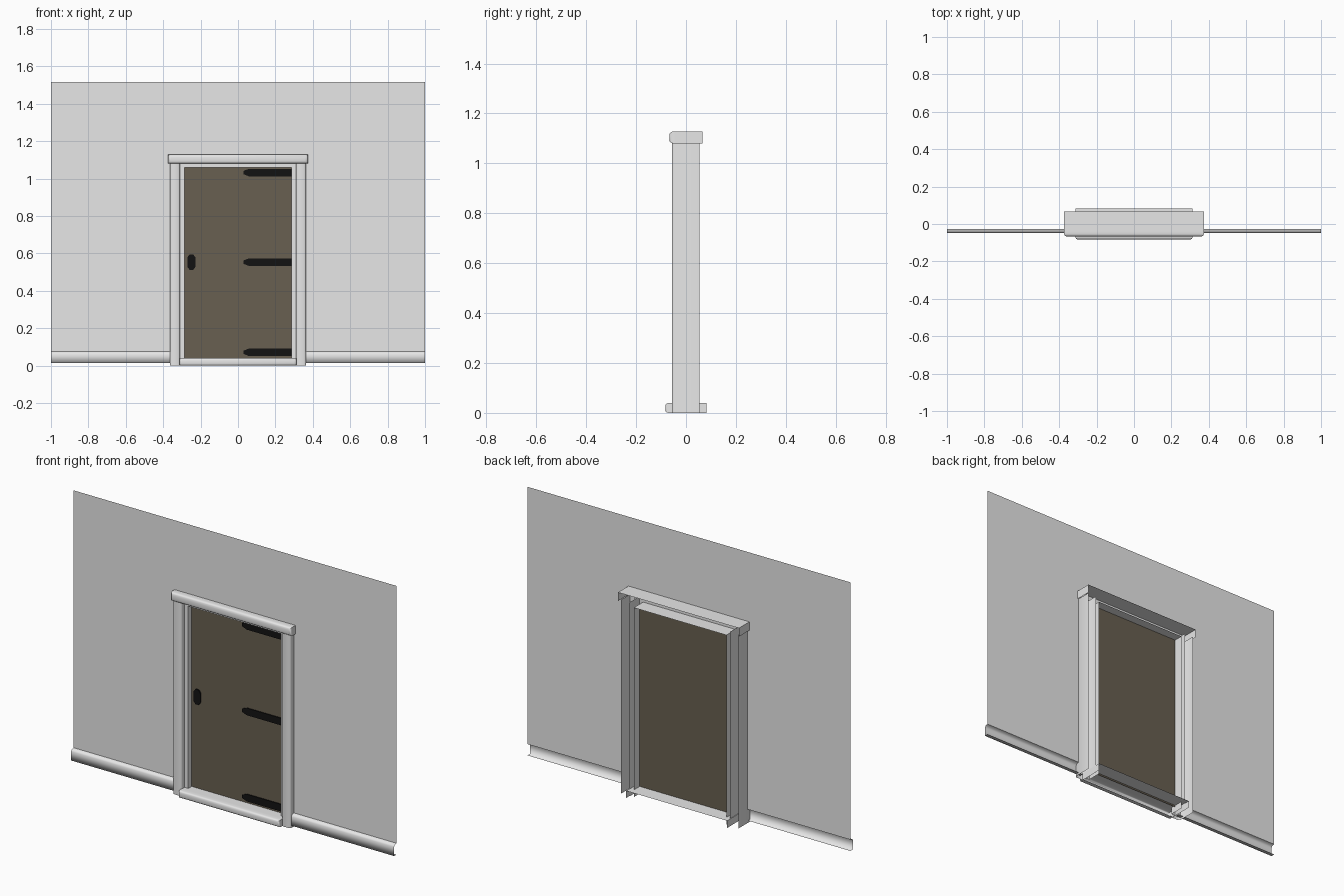
import bpy, bmesh, math
from mathutils import Vector

if "Cube" in bpy.data.objects:
    bpy.data.objects.remove(bpy.data.objects["Cube"])


def material(name, rgb):
    m = bpy.data.materials.new(name)
    m.diffuse_color = (*rgb, 1)
    m.use_nodes = True
    m.node_tree.nodes["Principled BSDF"].inputs["Base Color"].default_value = m.diffuse_color
    return m


WHITE = material("white_plaster", (0.8, 0.8, 0.8))
WOOD = material("brown_wood", (0.138, 0.115, 0.082))
BLACK = material("black_iron", (0.006, 0.006, 0.006))


def finish(name, bm, mat, angle=None):
    """Make the front of each open shell face -y, then create the object."""
    bmesh.ops.recalc_face_normals(bm, faces=bm.faces[:])
    bm.normal_update()
    if sum(f.normal.y * f.calc_area() for f in bm.faces) > 1e-6:
        bmesh.ops.reverse_faces(bm, faces=bm.faces[:])
    me = bpy.data.meshes.new(name)
    bm.to_mesh(me)
    bm.free()
    me.materials.append(mat)
    ob = bpy.data.objects.new(name, me)
    bpy.context.collection.objects.link(ob)
    if angle:
        bpy.ops.object.select_all(action='DESELECT')
        ob.select_set(True)
        bpy.context.view_layer.objects.active = ob
        bpy.ops.object.shade_smooth_by_angle(angle=math.radians(angle))
    return ob


def loft(name, rows, mat, angle=None):
    """Open sheet through rows of points."""
    bm = bmesh.new()
    vs = [[bm.verts.new(p) for p in row] for row in rows]
    for a, b in zip(vs, vs[1:]):
        for i in range(len(a) - 1):
            bm.faces.new((a[i], a[i + 1], b[i + 1], b[i]))
    return finish(name, bm, mat, angle)


def plate(name, outline, y0, y1, mat):
    """Thin solid plate on the door, outline in x and z."""
    bm = bmesh.new()
    f = bm.faces.new([bm.verts.new((x, y1, z)) for x, z in outline])
    r = bmesh.ops.extrude_face_region(bm, geom=[f])
    moved = [v for v in r["geom"] if isinstance(v, bmesh.types.BMVert)]
    bmesh.ops.translate(bm, verts=moved, vec=(0, y0 - y1, 0))
    bmesh.ops.recalc_face_normals(bm, faces=bm.faces[:])
    return finish(name, bm, mat)


def shell(name, w, d, z0, z1, bevel, lip):
    """Box with rounded front edges, open at the back and underneath."""
    bm = bmesh.new()
    bmesh.ops.create_cube(bm, size=1)
    for v in bm.verts:
        v.co = Vector((v.co.x * 2 * w, v.co.y * 2 * d, z0 + (v.co.z + 0.5) * (z1 - z0)))
    front = [e for e in bm.edges if all(v.co.y < 0 for v in e.verts)]
    bmesh.ops.bevel(bm, geom=front, offset=bevel, segments=3, profile=0.5, affect='EDGES')
    bmesh.ops.bisect_plane(bm, geom=bm.verts[:] + bm.edges[:] + bm.faces[:],
                           plane_co=(0, lip, 0), plane_no=(0, 1, 0))
    bm.normal_update()
    gone = [f for f in bm.faces if f.normal.y > 0.9
            or (f.normal.z < -0.9 and f.calc_center_median().y > lip)]
    bmesh.ops.delete(bm, geom=gone, context='FACES')
    return finish(name, bm, WHITE, 50)


# Wall panels with skirting, one each side of the doorway
WY = -0.026
skirting = [(WY, 0.076), (-0.042, 0.073), (-0.048, 0.063), (-0.048, 0.013), (WY, 0.013)]
for s, side in ((-1, "left"), (1, "right")):
    ends = (s * 1.0, s * 0.335)
    loft(side + "_wall", [[(x, WY, z) for z in (1.516, 0.076)] for x in ends], WHITE)
    loft(side + "_skirting", [[(x, y, z) for y, z in skirting] for x in ends], WHITE, 95)
loft("wall_over_door", [[(x, WY, z) for z in (1.516, 1.1)] for x in (-0.335, 0.335)], WHITE)

# Door posts: open-backed channels with eased front edges
post = [(0.364, 0.055), (0.364, -0.048), (0.361, -0.054), (0.355, -0.057),
        (0.319, -0.057), (0.313, -0.054), (0.31, -0.048), (0.31, 0.055)]
for s, side in ((-1, "left"), (1, "right")):
    loft(side + "_post", [[(s * x, y, z) for x, y in post] for z in (0, 1.085)], WHITE, 50)

# Inner jamb running up, across and down
jamb = [(0.023, -0.03), (0, -0.03), (0, 0.052)]
path = [(-1, 0), (-1, 1), (1, 1), (1, 0)]
loft("inner_jamb", [[(sx * (0.287 + d), y, up * (1.06 + d)) for d, y in jamb]
                    for sx, up in path], WHITE)

# Header and threshold
shell("header", 0.374, 0.067, 1.08, 1.128, 0.015, -0.04)
shell("threshold", 0.313, 0.083, 0, 0.04, 0.013, -0.05)

# Door leaf
loft("door_leaf", [[(x, 0, z) for z in (0.03, 1.06)] for x in (-0.287, 0.287)], WOOD)

# Strap hinges with pointed ends
for n, z in enumerate((0.071, 0.553, 1.032)):
    h = 0.02
    plate("hinge_%d" % (n + 1),
          [(0.286, z - h), (0.286, z + h), (0.058, z + h), (0.03, z + 0.009),
           (0.03, z - 0.009), (0.058, z - h)], -0.006, -0.001, BLACK)

# Handle plate
cx, cz = -0.249, 0.553
plate("handle_plate", [(cx + a * 0.022, cz + b * 0.042) for a, b in
                       ((-0.4, -1), (0.4, -1), (1, -0.6), (1, 0.6),
                        (0.4, 1), (-0.4, 1), (-1, 0.6), (-1, -0.6))], -0.008, -0.001, BLACK)
